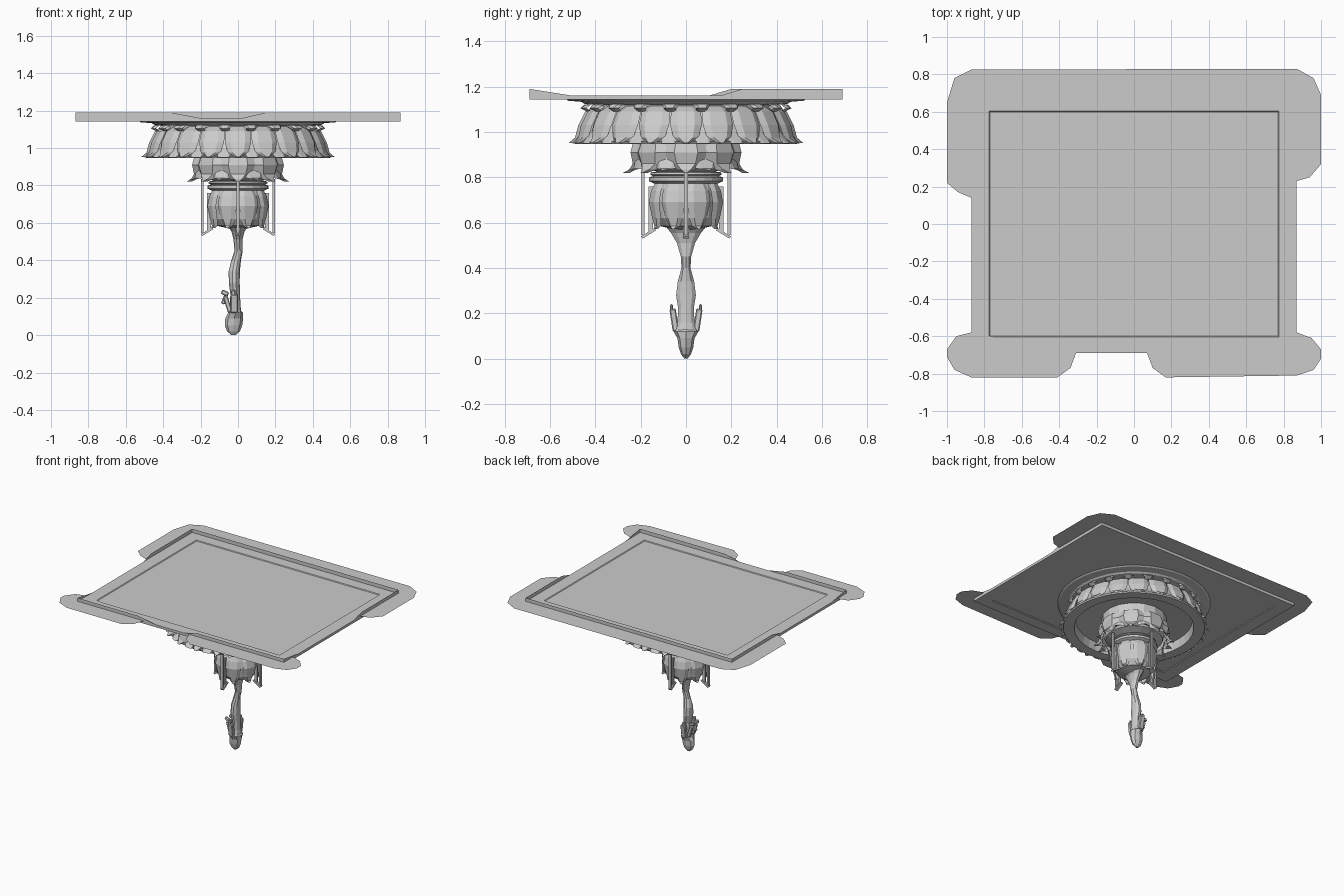
import bpy, bmesh, math
from mathutils import Matrix, Vector

cube = bpy.data.objects.get("Cube")
if cube:
    bpy.data.objects.remove(cube, do_unlink=True)

stone = bpy.data.materials.new("pale_grey_stone")
stone.use_nodes = True
GREY = (0.6, 0.6, 0.6, 1)
stone.diffuse_color = GREY
stone.node_tree.nodes["Principled BSDF"].inputs["Base Color"].default_value = GREY


def finish(name, bm):
    bmesh.ops.recalc_face_normals(bm, faces=bm.faces)
    mesh = bpy.data.meshes.new(name)
    bm.to_mesh(mesh)
    bm.free()
    mesh.materials.append(stone)
    obj = bpy.data.objects.new(name, mesh)
    bpy.context.collection.objects.link(obj)
    return obj


def bridge(bm, a, b, closed=True):
    n = len(a)
    for i in range(n if closed else n - 1):
        j = (i + 1) % n
        bm.faces.new((a[i], a[j], b[j], b[i]))


def loft(name, sections, sides):
    """Stack elliptical rings: (z, centre x, radius x, radius y)."""
    bm = bmesh.new()
    rings = []
    for z, cx, rx, ry in sections:
        rings.append([bm.verts.new((cx + rx * math.cos(math.tau * i / sides),
                                    ry * math.sin(math.tau * i / sides), z))
                      for i in range(sides)])
    for a, b in zip(rings, rings[1:]):
        bridge(bm, a, b)
    bm.faces.new(rings[0])
    bm.faces.new(rings[-1])
    return finish(name, bm)


def lathe(name, profile, sides):
    return loft(name, [(z, 0, r, r) for r, z in profile], sides)


def petal_ring(name, count, rows, curl, offset=0.0):
    """Cupped petals around z; rows are (radius, z, half width)."""
    bm = bmesh.new()
    for k in range(count):
        turn = Matrix.Rotation(math.tau * (k + offset) / count, 3, 'Z')
        strips = []
        for r, z, w in rows:
            cross = ((-1, -curl), (-0.55, 0), (0.55, 0), (1, -curl))
            strips.append([bm.verts.new(turn @ Vector((r + d, w * s, z)))
                           for s, d in cross])
        for a, b in zip(strips, strips[1:]):
            bridge(bm, a, b, closed=False)
    return finish(name, bm)


def box(bm, centre, size, rot=None):
    m = Matrix.Translation(centre) @ (rot or Matrix()) @ Matrix.Diagonal((*size, 1))
    bmesh.ops.create_cube(bm, size=1, matrix=m)


# Rectangular slab: frame with a slightly sunken centre panel
bm = bmesh.new()
loops = []
for x, y, z in ((0.77, 0.6, 1.148), (0.775, 0.605, 1.143), (0.87, 0.69, 1.143),
                (0.87, 0.69, 1.162), (0.775, 0.605, 1.162), (0.77, 0.6, 1.157)):
    loops.append([bm.verts.new((sx * x, sy * y, z))
                  for sx, sy in ((-1, -1), (1, -1), (1, 1), (-1, 1))])
for a, b in zip(loops, loops[1:]):
    bridge(bm, a, b)
bm.faces.new(loops[0])
bm.faces.new(loops[-1])
finish("top_slab", bm)

# Upright rims along the slab edge, tapering at their ends
EX, EY, LOW, HIGH = 0.87, 0.69, 1.16, 1.19
rims = {
    "back_rim": [(-EX, 0.1, LOW), (-EX, 0.2, HIGH), (-EX, EY, HIGH),
                 (EX, EY, HIGH), (EX, 0.25, HIGH), (EX, 0.15, LOW)],
    "front_right_rim": [(-EX, -0.5, LOW), (-EX, -EY, HIGH),
                        (-0.36, -EY, HIGH), (-0.2, -EY, LOW)],
    "front_left_rim": [(EX, -0.5, LOW), (EX, -EY, HIGH),
                       (0.15, -EY, HIGH), (0.02, -EY, LOW)],
}
for name, path in rims.items():
    bm = bmesh.new()
    bridge(bm, [bm.verts.new((x, y, 1.145)) for x, y, z in path],
           [bm.verts.new(p) for p in path], closed=False)
    finish(name, bm)

# Flat ragged sheets spreading beyond the slab
sheets = {
    "back_sheet": [(-EX, 0.14), (-0.94, 0.17), (-1, 0.22), (-1, 0.65), (-0.96, 0.78),
                   (-EX, 0.825), (EX, 0.83), (0.96, 0.78), (1, 0.69), (1, 0.32),
                   (0.94, 0.25), (EX, 0.23), (EX, EY), (-EX, EY)],
    "front_right_sheet": [(-EX, -0.58), (-0.95, -0.6), (-1, -0.67), (-1, -0.71),
                          (-0.96, -0.78), (-EX, -0.82), (-0.41, -0.82),
                          (-0.34, -0.77), (-0.31, -EY), (-EX, -EY)],
    "front_left_sheet": [(EX, -0.58), (0.95, -0.61), (1, -0.67), (1, -0.72),
                         (0.96, -0.78), (EX, -0.81), (0.17, -0.82),
                         (0.1, -0.77), (0.07, -EY), (EX, -EY)],
}
for name, outline in sheets.items():
    bm = bmesh.new()
    bm.faces.new([bm.verts.new((x, y, 1.164)) for x, y in outline])
    bmesh.ops.triangulate(bm, faces=bm.faces)
    finish(name, bm)

# Round crown under the slab with a hollow underside
lathe("crown_moulding", [(0.53, 1.145), (0.52, 1.138), (0.46, 1.133), (0.45, 1.125),
                         (0.4, 1.12), (0.4, 1.09), (0.43, 1.05), (0.465, 0.96),
                         (0.495, 0.957), (0.49, 0.947), (0.415, 0.947),
                         (0.405, 1.01), (0.2, 1.02)], 40)
petal_ring("crown_petals", 20, [(0.405, 1.115, 0.045), (0.445, 1.09, 0.066),
                                (0.475, 1.03, 0.07), (0.49, 0.975, 0.055),
                                (0.517, 0.952, 0.014)], 0.018)
petal_ring("crown_back_petals", 20, [(0.41, 1.09, 0.05), (0.455, 1.0, 0.05),
                                     (0.505, 0.95, 0.03)], 0.008, 0.5)

# Small pointed scales above the petals
petal_ring("crown_scales", 20, [(0.405, 1.13, 0.03), (0.452, 1.12, 0.04),
                                (0.47, 1.105, 0.028), (0.44, 1.09, 0.02),
                                (0.405, 1.1, 0.012)], 0.02, 0.5)

# Middle tier with flared petals
lathe("middle_core", [(0.225, 1.03), (0.225, 0.93), (0.2, 0.85), (0.13, 0.825),
                      (0.13, 0.78)], 16)
petal_ring("middle_petals", 8, [(0.232, 0.96, 0.08), (0.245, 0.91, 0.095),
                                (0.235, 0.86, 0.075), (0.25, 0.835, 0.04),
                                (0.278, 0.82, 0.01)], 0.03)
petal_ring("middle_back_petals", 8, [(0.22, 0.96, 0.06), (0.225, 0.88, 0.07),
                                     (0.24, 0.84, 0.045), (0.275, 0.83, 0.008)],
           0.015, 0.5)

# Collar and bulb
lathe("collar", [(0.13, 0.825), (0.155, 0.822), (0.158, 0.812), (0.145, 0.805),
                 (0.163, 0.8), (0.163, 0.783), (0.14, 0.772)], 24)
lathe("bulb", [(0.13, 0.79), (0.142, 0.74), (0.15, 0.69), (0.14, 0.62),
               (0.115, 0.585), (0.05, 0.57)], 16)
petal_ring("bulb_leaves", 8, [(0.138, 0.78, 0.035), (0.155, 0.74, 0.052),
                              (0.165, 0.69, 0.054), (0.152, 0.62, 0.042),
                              (0.145, 0.585, 0.025), (0.152, 0.572, 0.008)],
           0.015, 0.5)

# Four upright bars with curled feet
bm = bmesh.new()
for k in range(4):
    start = len(bm.verts)
    box(bm, (0.19, 0, 0.69), (0.013, 0.018, 0.29))
    box(bm, (0.165, 0, 0.553), (0.07, 0.025, 0.012), Matrix.Rotation(0.55, 4, 'Y'))
    box(bm, (0.155, 0, 0.66), (0.02, 0.012, 0.2))
    bm.verts.ensure_lookup_table()
    bmesh.ops.rotate(bm, verts=bm.verts[start:],
                     matrix=Matrix.Rotation(math.pi / 2 * k, 3, 'Z'))
finish("side_bars", bm)

# Wavy stem ending in a pointed bud
loft("stem", [(0.59, 0, 0.06, 0.1), (0.555, 0, 0.035, 0.07), (0.51, 0, 0.024, 0.042),
              (0.45, 0.003, 0.022, 0.024), (0.4, -0.01, 0.026, 0.021),
              (0.34, -0.02, 0.03, 0.038), (0.28, -0.02, 0.029, 0.046),
              (0.22, -0.015, 0.026, 0.036), (0.16, -0.015, 0.028, 0.04),
              (0.125, -0.015, 0.033, 0.054)], 10)
loft("stem_tip", [(0.135, -0.013, 0.022, 0.04), (0.12, -0.013, 0.04, 0.055),
                  (0.09, -0.02, 0.048, 0.038), (0.05, -0.024, 0.046, 0.032),
                  (0.02, -0.024, 0.034, 0.022), (0, -0.024, 0.01, 0.008)], 8)

# Curled leaflets around the lower stem
bm = bmesh.new()
for s in (-1, 1):
    box(bm, (-0.02, s * 0.052, 0.17), (0.04, 0.028, 0.1), Matrix.Rotation(-s * 0.15, 4, 'X'))
    box(bm, (-0.025, s * 0.064, 0.22), (0.025, 0.014, 0.04))
    box(bm, (-0.055, s * 0.025, 0.165), (0.025, 0.022, 0.09), Matrix.Rotation(-0.3, 4, 'Y'))
    box(bm, (-0.07, s * 0.025, 0.225), (0.04, 0.02, 0.025), Matrix.Rotation(0.4, 4, 'Y'))
box(bm, (-0.072, 0, 0.19), (0.022, 0.03, 0.05), Matrix.Rotation(0.4, 4, 'Y'))
bmesh.ops.bevel(bm, geom=bm.edges[:], offset=0.005, segments=1, affect='EDGES')
finish("stem_leaflets", bm)
